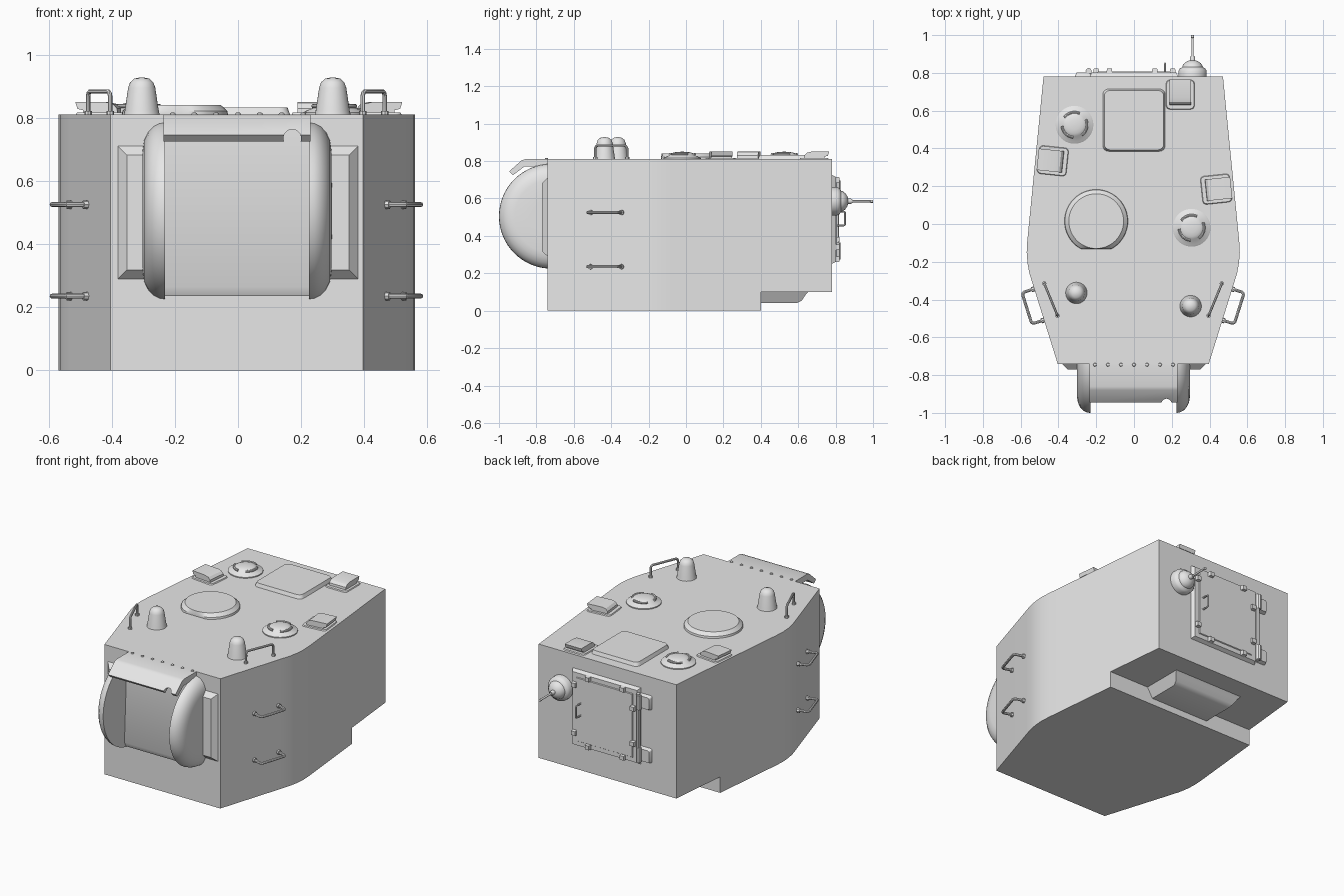
import bpy, bmesh
from math import pi, sin, cos, radians
from mathutils import Matrix, Vector

if "Cube" in bpy.data.objects:
    bpy.data.objects.remove(bpy.data.objects["Cube"], do_unlink=True)

grey = bpy.data.materials.new("plain_grey")
grey.use_nodes = True
grey.diffuse_color = (0.8, 0.8, 0.8, 1)
grey.node_tree.nodes["Principled BSDF"].inputs["Base Color"].default_value = (0.8, 0.8, 0.8, 1)

parts = []
ROOF = 0.81
BACK = 0.78


def add(name, data):
    ob = bpy.data.objects.new(name, data)
    bpy.context.collection.objects.link(ob)
    data.materials.append(grey)
    parts.append(ob)
    return ob


def loft(name, rings, m=Matrix()):
    """Skin a stack of equal-length rings and cap both ends."""
    bm = bmesh.new()
    loops = [[bm.verts.new(m @ Vector(p)) for p in ring] for ring in rings]
    n = len(loops[0])
    for a, b in zip(loops, loops[1:]):
        for i in range(n):
            j = (i + 1) % n
            bm.faces.new((a[i], a[j], b[j], b[i]))
    bm.faces.new(loops[0])
    bm.faces.new(loops[-1])
    bmesh.ops.recalc_face_normals(bm, faces=bm.faces)
    me = bpy.data.meshes.new(name)
    bm.to_mesh(me)
    bm.free()
    return add(name, me)


def lathe(name, profile, m=Matrix(), n=40):
    return loft(name, [[(r * cos(2 * pi * i / n), r * sin(2 * pi * i / n), z)
                        for i in range(n)] for r, z in profile], m)


def rect(w, d, z, corner=0.0):
    if not corner:
        return [(-w, -d, z), (w, -d, z), (w, d, z), (-w, d, z)]
    pts = []
    for k, (sx, sy) in enumerate([(1, 1), (-1, 1), (-1, -1), (1, -1)]):
        for s in range(5):
            a = (k + s / 4) * pi / 2
            pts.append((sx * (w - corner) + corner * cos(a),
                        sy * (d - corner) + corner * sin(a), z))
    return pts


def slab(name, w, d, h, m, chamfer=0.0, corner=0.0):
    """Plate of half sizes w and d, narrowing by chamfer towards its top."""
    low = rect(w, d, 0, corner)
    high = [(x * (w - chamfer) / w, y * (d - chamfer) / d, h) for x, y, z in low]
    return loft(name, [low, high], m)


def prism(name, profile, x0, x1, m=Matrix()):
    return loft(name, [[(x, y, z) for y, z in profile] for x in (x0, x1)], m)


def tube(name, pts, r):
    cu = bpy.data.curves.new(name, "CURVE")
    cu.dimensions = "3D"
    cu.bevel_depth = r
    cu.bevel_resolution = 2
    cu.use_fill_caps = True
    sp = cu.splines.new("POLY")
    sp.points.add(len(pts) - 1)
    for p, co in zip(sp.points, pts):
        p.co = (*co, 1)
    return add(name, cu)


def grab_handle(name, a, b, out, r=0.008):
    """Bent rod from a to b standing off along out, with small feet."""
    a, b, out = Vector(a), Vector(b), Vector(out)
    d = (b - a) * 0.08
    tube(name, [a, a + out * 0.8, a + out * 0.95 + d * 0.4, a + out + d,
                b + out - d, b + out * 0.95 - d * 0.4, b + out * 0.8, b], r)
    for p in (a, b):
        tube(name + "_foot", [p - out * 0.1, p + out * 0.16], r * 1.7)


def cut(ob, cutter):
    parts.remove(cutter)
    cutter.hide_render = True
    mod = ob.modifiers.new("cut", "BOOLEAN")
    mod.object = cutter
    mod.solver = "EXACT"
    cutters.append(cutter)


cutters = []
at = Matrix.Translation


def on_roof(x, y, turn=0):
    return at((x, y, ROOF)) @ Matrix.Rotation(radians(turn), 4, "Z")


def on_back(x, z):
    return at((x, BACK, z)) @ Matrix.Rotation(-pi / 2, 4, "X")


# Hull of the turret with its raised rear underside
half = [(0.40, -0.74), (0.53, -0.325), (0.55, -0.26), (0.56, -0.205),
        (0.564, -0.15), (0.561, -0.09), (0.555, -0.03), (0.475, BACK)]
outline = half + [(-x, y) for x, y in reversed(half)]
body = loft("turret_body", [[(x - 0.004, y, z) for x, y in outline] for z in (0, ROOF)])
cut(body, slab("step_cutter", 0.8, 0.3, 0.3, at((0, 0.7, -0.2))))
under = [(0.38, 0.04), (0.59, 0.04), (0.62, 0.055), (0.64, 0.085), (0.66, 0.105), (0.38, 0.105)]
loft("underside_bulge", [[(s * (0.2 + 0.6 * (z - 0.04)), y, z) for y, z in under] for s in (-1, 1)])

# Gun mounting: bevelled plate, cheeks, recessed panel and hood
front = at((0, -0.735, 0.5)) @ Matrix.Rotation(pi / 2, 4, "X")
slab("front_plate", 0.385, 0.215, 0.035, front, 0.033)
cheek = [(0.1, 0.228), (0.28, 0.228), (0.278, 0.245), (0.268, 0.265),
         (0.25, 0.282), (0.225, 0.294), (0.195, 0.299), (0.1, 0.3)]
for side, tag in ((1, "left"), (-1, "right")):
    lathe(tag + "_cheek", cheek,
          at((-0.003, -0.72, 0.505)) @ Matrix.Rotation(side * pi / 2, 4, "Y"), 64)
prism("recess_panel", [(-0.73, 0.79), (-0.765, 0.79), (-0.79, 0.265), (-0.775, 0.235),
                       (-0.73, 0.235)], -0.232, 0.228)
hood = prism("gun_hood", [(-0.73, ROOF), (-0.86, ROOF), (-0.88, 0.803), (-0.945, 0.745),
                          (-0.925, 0.725), (-0.865, 0.77), (-0.73, 0.775)], -0.236, 0.23)
cut(hood, lathe("notch_cutter", [(0.028, -0.1), (0.028, 0.1)],
                at((0.172, -0.97, 0.735)) @ Matrix.Rotation(pi / 2, 4, "X")))
for i in range(7):
    lathe("hood_bolt", [(0.01, -0.002), (0.008, 0.005), (0.003, 0.007)],
          on_roof((i - 3) * 0.069, -0.745), 10)

# Roof hatches
disc = lathe("round_hatch", [(0.168, 0), (0.166, 0.012), (0.145, 0.031)], on_roof(-0.2, 0.015), 48)
for v in disc.data.vertices:
    v.co.y = max(v.co.y, -0.133)
slab("square_hatch", 0.165, 0.165, 0.022, on_roof(0, 0.55), 0.008, 0.03)

# Low domes with a broken ring
for x, y in ((-0.315, 0.525), (0.305, -0.02)):
    lathe("vent_dome", [(0.1, 0), (0.1, 0.006), (0.092, 0.011), (0.07, 0.02), (0.06, 0.03),
                        (0.045, 0.036), (0.025, 0.039), (0.005, 0.04)], on_roof(x, y))
    for k in range(3):
        arc = [radians(120 * k - 55 + 10 * s) for s in range(9)]
        tube("vent_ring", [(x + 0.066 * cos(a), y + 0.066 * sin(a), ROOF + 0.027) for a in arc], 0.007)

# Periscope hoods, each opening away from the middle
visor = [(-0.06, 0), (-0.058, 0.02), (-0.045, 0.034), (-0.02, 0.04),
         (0.075, 0.04), (0.068, 0.018), (0.05, 0.014), (0.05, 0)]
for x, y, turn in ((0.245, 0.69, 0), (-0.435, 0.335, 84), (0.44, 0.185, -84)):
    m = on_roof(x, y, turn)
    prism("periscope_hood", visor, -0.057, 0.057, m)
    slab("periscope_base", 0.075, 0.078, 0.006, m @ at((0, -0.005, 0)), 0.003, 0.02)

# Tapered posts
for x, y in ((-0.305, -0.365), (0.30, -0.435)):
    lathe("roof_post", [(0.057, 0), (0.054, 0.012), (0.043, 0.085), (0.037, 0.102),
                        (0.024, 0.114), (0.005, 0.118)], on_roof(x, y), 32)

# Rails on the roof and grab handles on the sides
for s, tag in ((1, "left"), (-1, "right")):
    ox = -0.005
    grab_handle(tag + "_roof_rail", (s * 0.47 + ox, -0.315, ROOF),
                (s * 0.40 + ox, -0.485, ROOF), (0, 0, 0.073), 0.007)
    for z in (0.525, 0.235):
        grab_handle(tag + "_side_handle", (s * 0.528 + ox, -0.345, z),
                    (s * 0.476 + ox, -0.51, z), (s * 0.06, -0.019, 0))

# Rear door with clips, hinges and a pull
slab("rear_door", 0.235, 0.238, 0.022, on_back(0, 0.488), 0.012)
slab("door_panel", 0.195, 0.2, 0.006, on_back(0, 0.488) @ at((0, 0, 0.021)), 0.004)
clips = [(0.11, 0.70), (-0.13, 0.70), (0.11, 0.275), (-0.13, 0.275),
         (-0.2, 0.6), (-0.2, 0.38), (0.205, 0.64), (0.205, 0.34)]
for x, z in clips:
    slab("door_clip", 0.018, 0.018, 0.042, on_back(x, z), 0.005)
tube("hinge_rod", [(-0.235, 0.806, 0.27), (-0.235, 0.806, 0.70)], 0.012)
for z in (0.65, 0.32):
    slab("door_hinge", 0.045, 0.045, 0.022, on_back(-0.268, z), 0.008, 0.012)
    tube("hinge_pin", [(-0.24, 0.81, z - 0.045), (-0.24, 0.81, z + 0.045)], 0.016)
grab_handle("door_pull", (0.165, 0.80, 0.455), (0.165, 0.80, 0.53), (0, 0.05, 0), 0.005)

# Rear ball mount and its thin barrel
lathe("ball_mount", [(0.075, 0), (0.075, 0.03), (0.068, 0.042), (0.055, 0.05), (0.053, 0.058),
                     (0.043, 0.072), (0.026, 0.083), (0.012, 0.087)], on_back(0.31, 0.585))
lathe("barrel_sleeve", [(0.014, 0.07), (0.014, 0.1), (0.01, 0.11)], on_back(0.31, 0.585), 16)
lathe("rear_barrel", [(0.006, 0.08), (0.006, 0.205), (0.008, 0.207), (0.008, 0.22)],
      on_back(0.31, 0.585), 12)

# Turn everything into plain meshes and shade
bpy.ops.object.select_all(action="DESELECT")
for ob in parts:
    ob.select_set(True)
bpy.context.view_layer.objects.active = body
bpy.ops.object.convert(target="MESH")
for c in cutters:
    bpy.data.objects.remove(c, do_unlink=True)
bpy.ops.object.shade_smooth_by_angle(angle=radians(32))
